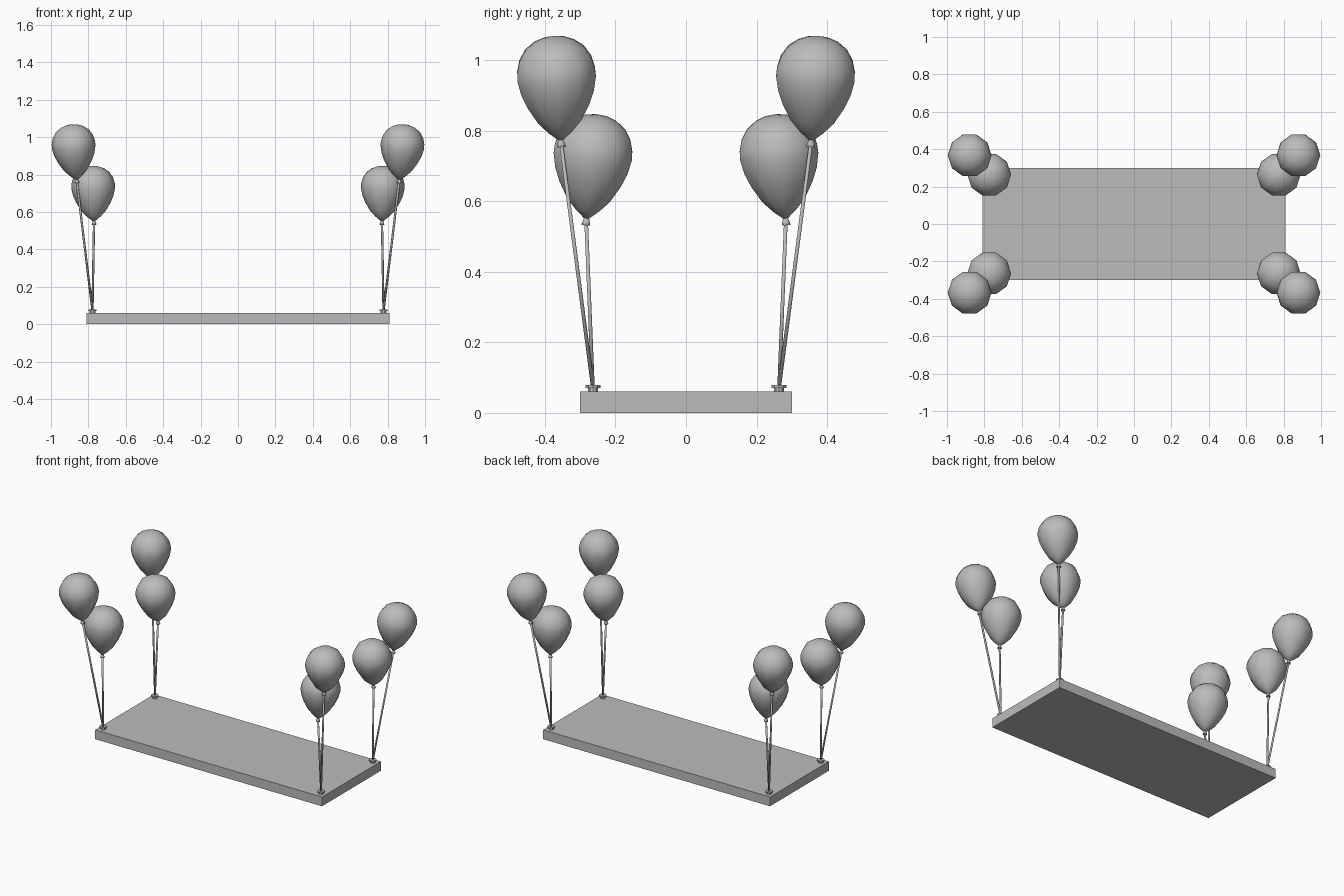
import bpy
import math
from mathutils import Vector

if "Cube" in bpy.data.objects:
    bpy.data.objects.remove(bpy.data.objects["Cube"], do_unlink=True)

# Single grey material
grey = bpy.data.materials.new("plain grey")
grey.use_nodes = True
colour = (0.5, 0.5, 0.5, 1)
grey.diffuse_color = colour
grey.node_tree.nodes["Principled BSDF"].inputs["Base Color"].default_value = colour


def add_mesh(name, verts, faces, smooth):
    mesh = bpy.data.meshes.new(name)
    mesh.from_pydata(verts, [], faces)
    mesh.materials.append(grey)
    for poly in mesh.polygons:
        poly.use_smooth = smooth
    obj = bpy.data.objects.new(name, mesh)
    bpy.context.collection.objects.link(obj)
    return obj


def lathe(name, profile, sides, base, axis=Vector((0, 0, 1)), smooth=False):
    """Revolve (radius, height) points about an axis starting at base."""
    turn = Vector((0, 0, 1)).rotation_difference(axis)
    verts, faces = [], []
    for radius, height in profile:
        for i in range(sides):
            a = math.tau * i / sides
            point = Vector((radius * math.cos(a), radius * math.sin(a), height))
            verts.append(base + turn @ point)
    for r in range(len(profile) - 1):
        for i in range(sides):
            j = (i + 1) % sides
            faces.append((r * sides + i, r * sides + j,
                          (r + 1) * sides + j, (r + 1) * sides + i))
    faces.append(tuple(reversed(range(sides))))
    faces.append(tuple(range(len(verts) - sides, len(verts))))
    return add_mesh(name, verts, faces, smooth)


# Board
bpy.ops.mesh.primitive_cube_add(size=1, location=(0, 0, 0.03))
board = bpy.context.object
board.name = "board"
board.scale = (1.62, 0.6, 0.06)
board.data.materials.append(grey)

balloon_profile = [(0.008, 0), (0.035, 0.022), (0.064, 0.052), (0.092, 0.098),
                   (0.108, 0.135), (0.117, 0.175), (0.116, 0.2), (0.107, 0.232),
                   (0.088, 0.261), (0.06, 0.282), (0.03, 0.293), (0.003, 0.296)]
knot_profile = [(0.013, -0.02), (0.012, -0.014), (0.006, 0.004)]
anchor_profile = [(0.015, 0), (0.015, 0.011), (0.022, 0.011), (0.022, 0.019)]

# Balloon neck and crown positions for one corner
balloons = {"upper": ((0.863, 0.355, 0.774), (0.889, 0.375, 1.07)),
            "lower": ((0.77, 0.282, 0.552), (0.777, 0.252, 0.85))}

# Anchor, strings and balloons at each corner
for sx, side in ((1, "left"), (-1, "right")):
    for sy, end in ((-1, "front"), (1, "back")):
        corner = f"{end}_{side}"
        flip = Vector((sx, sy, 1))
        anchor = Vector((0.778, 0.264, 0.06)) * flip
        lathe(f"anchor_{corner}", anchor_profile, 10, anchor)
        for level, (neck, crown) in balloons.items():
            neck, crown = Vector(neck) * flip, Vector(crown) * flip
            axis = (crown - neck).normalized()
            lathe(f"{level}_balloon_{corner}", balloon_profile, 10, neck, axis, True)
            lathe(f"{level}_knot_{corner}", knot_profile, 10, neck, axis)
            start = anchor + Vector((0, 0, 0.012))
            run = neck - axis * 0.01 - start
            lathe(f"{level}_string_{corner}", [(0.006, 0), (0.006, run.length)],
                  6, start, run.normalized(), True)
